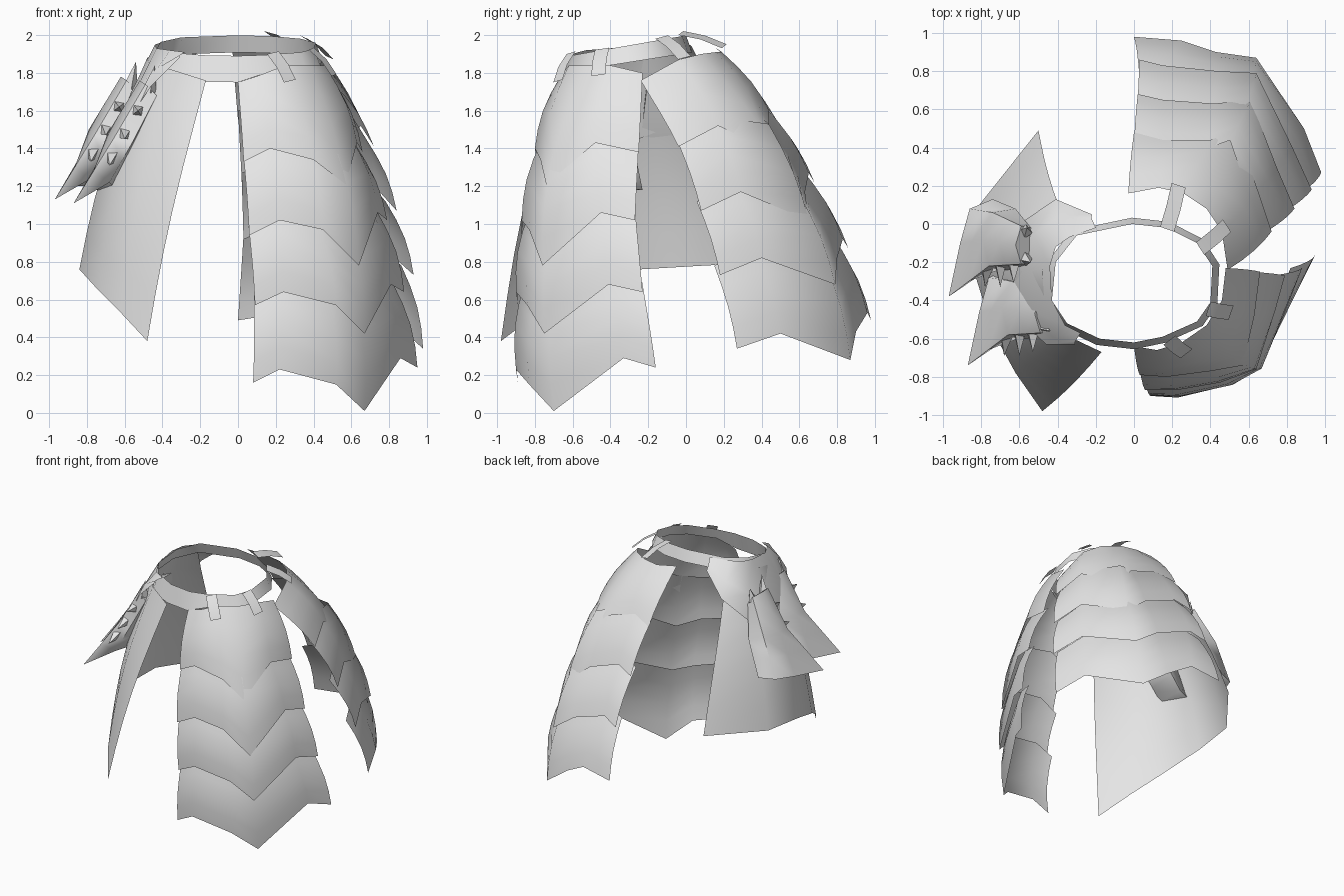
import bpy, bmesh, math
from mathutils import Vector as V

if "Cube" in bpy.data.objects:
    bpy.data.objects.remove(bpy.data.objects["Cube"])

grey = bpy.data.materials.new("plain_grey")
grey.diffuse_color = (0.8, 0.8, 0.8, 1)
grey.use_nodes = True
grey.node_tree.nodes["Principled BSDF"].inputs["Base Color"].default_value = grey.diffuse_color
AXIS = V((0, -0.25, 0))


def finish(name, bm, angle=50):
    bmesh.ops.recalc_face_normals(bm, faces=bm.faces)
    me = bpy.data.meshes.new(name)
    bm.to_mesh(me)
    bm.free()
    ob = bpy.data.objects.new(name, me)
    me.materials.append(grey)
    bpy.context.collection.objects.link(ob)
    bpy.ops.object.select_all(action='DESELECT')
    ob.select_set(True)
    bpy.context.view_layer.objects.active = ob
    bpy.ops.object.shade_smooth_by_angle(angle=math.radians(angle))
    return ob


def add_grid(bm, rows, wrap=False):
    vs = [[bm.verts.new(p) for p in r] for r in rows]
    n = len(vs[0])
    for a, b in zip(vs, vs[1:]):
        for i in range(n if wrap else n - 1):
            j = (i + 1) % n
            bm.faces.new((a[i], a[j], b[j], b[i]))
    return vs


def loft(top, bottom, steps, bulge):
    """Rows between two edges, swelling away from the body axis."""
    rows = []
    for k in range(steps + 1):
        t = k / steps
        row = []
        for p, q in zip(top, bottom):
            m = V(p).lerp(V(q), t)
            out = (m - AXIS)
            out.z = 0
            row.append(m + out.normalized() * bulge * math.sin(math.pi * t))
        rows.append(row)
    return rows


# Waist belt: sloping ring, lower at the front
ring = [(-.01, .0), (-.3, -.06), (-.41, -.2), (-.43, -.4), (-.35, -.52), (-.18, -.6),
        (0, -.62), (.15, -.59), (.33, -.51), (.4, -.41), (.41, -.22), (.33, -.1), (.17, -.02)]
upper, lower = [], []
for x, y in ring:
    z = 1.89 + (y + .62) * .175
    drop = .09 if y > -.5 or x > .1 else .14
    upper.append((x, y, z))
    lower.append((x * 1.09, -.3 + (y + .3) * 1.11, z - drop))
bm = bmesh.new()
add_grid(bm, [upper, lower], wrap=True)
finish("waist_belt", bm)

# Layered armour panels: each row is one lower edge, ordered inner, arch, mid, ridge, arch, outer
front_rows = [
    [(0, -.64, 1.75), (.12, -.66, 1.79), (.25, -.62, 1.84), (.38, -.53, 1.84), (.46, -.4, 1.84), (.48, -.23, 1.8)],
    [(.03, -.79, 1.33), (.17, -.8, 1.40), (.4, -.77, 1.34), (.57, -.74, 1.21), (.63, -.48, 1.43), (.66, -.25, 1.38)],
    [(.06, -.87, .94), (.22, -.87, 1.02), (.45, -.83, .97), (.64, -.76, .78), (.74, -.45, 1.06), (.79, -.27, 1.02)],
    [(.09, -.89, .57), (.24, -.9, .64), (.52, -.84, .57), (.67, -.75, .42), (.81, -.41, .68), (.88, -.23, .64)],
    [(.08, -.89, .16), (.22, -.9, .23), (.52, -.83, .15), (.67, -.7, .01), (.86, -.33, .29), (.95, -.16, .24)]]
back_rows = [
    [(-.03, .16, 1.93), (.13, .19, 1.91), (.26, .16, 1.91), (.38, .08, 1.9), (.46, -.04, 1.87), (.49, -.24, 1.76)],
    [(0, .48, 1.55), (.15, .44, 1.6), (.4, .44, 1.52), (.54, .49, 1.37), (.65, .17, 1.52), (.72, -.04, 1.41)],
    [(.02, .68, 1.22), (.15, .65, 1.27), (.42, .63, 1.17), (.61, .65, 1.02), (.75, .29, 1.17), (.84, .08, 1.07)],
    [(.03, .86, .87), (.15, .83, .92), (.44, .8, .82), (.64, .79, .68), (.83, .4, .82), (.93, .18, .73)],
    [(0, .98, .49), (.25, .96, .53), (.43, .9, .43), (.64, .87, .28), (.89, .5, .42), (.98, .27, .34)]]


def panel(name, rows):
    for k in range(4):
        top = rows[k]
        if k:  # tuck the upper edge under the tier above
            top = []
            for i, p in enumerate(rows[k]):
                q = AXIS + (V(p) - AXIS) * .93
                q.z = p[2] + (.16 if i == 3 else .05)
                top.append(q)
        bm = bmesh.new()
        add_grid(bm, loft(top, rows[k + 1], 4, .03))
        finish(f"{name}_tier_{k + 1}", bm, 60)


panel("front_panel", front_rows)
panel("back_panel", back_rows)

# Plain cloth panel on the other side
cloth_top = [(-.17, -.67, 1.76), (-.36, -.58, 1.82), (-.47, -.4, 1.85), (-.48, -.25, 1.88), (-.44, -.1, 1.9), (-.34, -.03, 1.9)]
cloth_low = [(-.48, -.98, .38), (-.62, -.78, .53), (-.74, -.56, .65), (-.84, -.24, .76), (-.81, .1, .78), (-.5, .49, .8)]
bm = bmesh.new()
add_grid(bm, loft(cloth_top, cloth_low, 6, .045))
finish("cloth_panel", bm)

# Short hip flap over the cloth
flap_top = [(-.28, -.57, 1.91), (-.36, -.53, 1.92), (-.43, -.4, 1.93), (-.44, -.22, 1.95), (-.41, -.12, 1.96), (-.34, -.07, 1.97), (-.2, -.02, 1.98)]
flap_low = [(-.31, -.63, 1.88), (-.46, -.63, 1.73), (-.6, -.5, 1.52), (-.65, -.25, 1.45), (-.6, .0, 1.55), (-.41, .13, 1.75), (-.22, .05, 1.9)]
bm = bmesh.new()
add_grid(bm, loft(flap_top, flap_low, 2, .02))
finish("hip_flap", bm)

# Straps joining belt and panels
for i, (a, b) in enumerate([((.17, -.03, 2.0), (.23, .2, 1.93)), ((.34, -.13, 1.98), (.48, -.01, 1.87)),
                            ((.38, -.44, 1.92), (.5, -.46, 1.78)), ((.18, -.6, 1.9), (.27, -.67, 1.75))]):
    a, b = V(a), V(b)
    out = (a + b) / 2 - AXIS
    out.z = .3
    side = (b - a).cross(out).normalized() * .04
    lift = (b - a).cross(side).normalized() * .012
    if lift.dot(out) < 0:
        lift = -lift
    bm = bmesh.new()
    mid = (a + b) / 2 + lift * 2
    add_grid(bm, [(p - side, p + side) for p in (a + lift, mid, b + lift)])
    finish(f"strap_{i + 1}", bm)


# Spiked hip guards: arched shells with a long lower tip and small thorns
def guard(name, off):
    off = V(off)
    top = [(-.54, -.02, 1.69), (-.59, -.01, 1.76), (-.62, -.11, 1.78), (-.59, -.21, 1.76), (-.53, -.21, 1.7)]
    mid = [(-.62, .08, 1.45), (-.74, .06, 1.5), (-.79, -.08, 1.5), (-.76, -.22, 1.47), (-.66, -.24, 1.45)]
    low = [(-.74, .13, 1.2), (-.86, .08, 1.2), (-.91, -.1, 1.17), (-.97, -.38, 1.13), (-.78, -.25, 1.24)]
    rows = []
    for a, b in ((top, mid), (mid, low)):
        for t in (0, .5):
            rows.append([V(p).lerp(V(q), t) + off for p, q in zip(a, b)])
    rows.append([V(p) + off for p in low])
    bm = bmesh.new()
    vs = add_grid(bm, rows, wrap=True)
    bm.faces.new(vs[0])
    bm.faces.new(vs[-1])
    thorns = [((-.57, -.18, 1.72), (-.54, -.2, 1.86)), ((-.57, -.04, 1.72), (-.56, -.02, 1.82)),
              ((-.63, -.2, 1.62), (-.63, -.31, 1.62)), ((-.7, -.2, 1.5), (-.7, -.33, 1.47)),
              ((-.77, -.22, 1.38), (-.78, -.33, 1.33))]
    for base, tip in thorns:
        base, tip = V(base) + off, V(tip) + off
        d = (tip - base).normalized()
        u = d.cross(V((.8, 0, .6))).normalized() * .04
        w = d.cross(u).normalized() * .04
        foot = [bm.verts.new(base + u * math.cos(a) + w * math.sin(a))
                for a in (k * math.pi / 2 for k in range(4))]
        peak = bm.verts.new(tip)
        for k in range(4):
            bm.faces.new((foot[k], foot[(k + 1) % 4], peak))
    finish(name, bm, 60)


guard("rear_hip_guard", (0, 0, 0))
guard("front_hip_guard", (.1, -.36, -.02))
